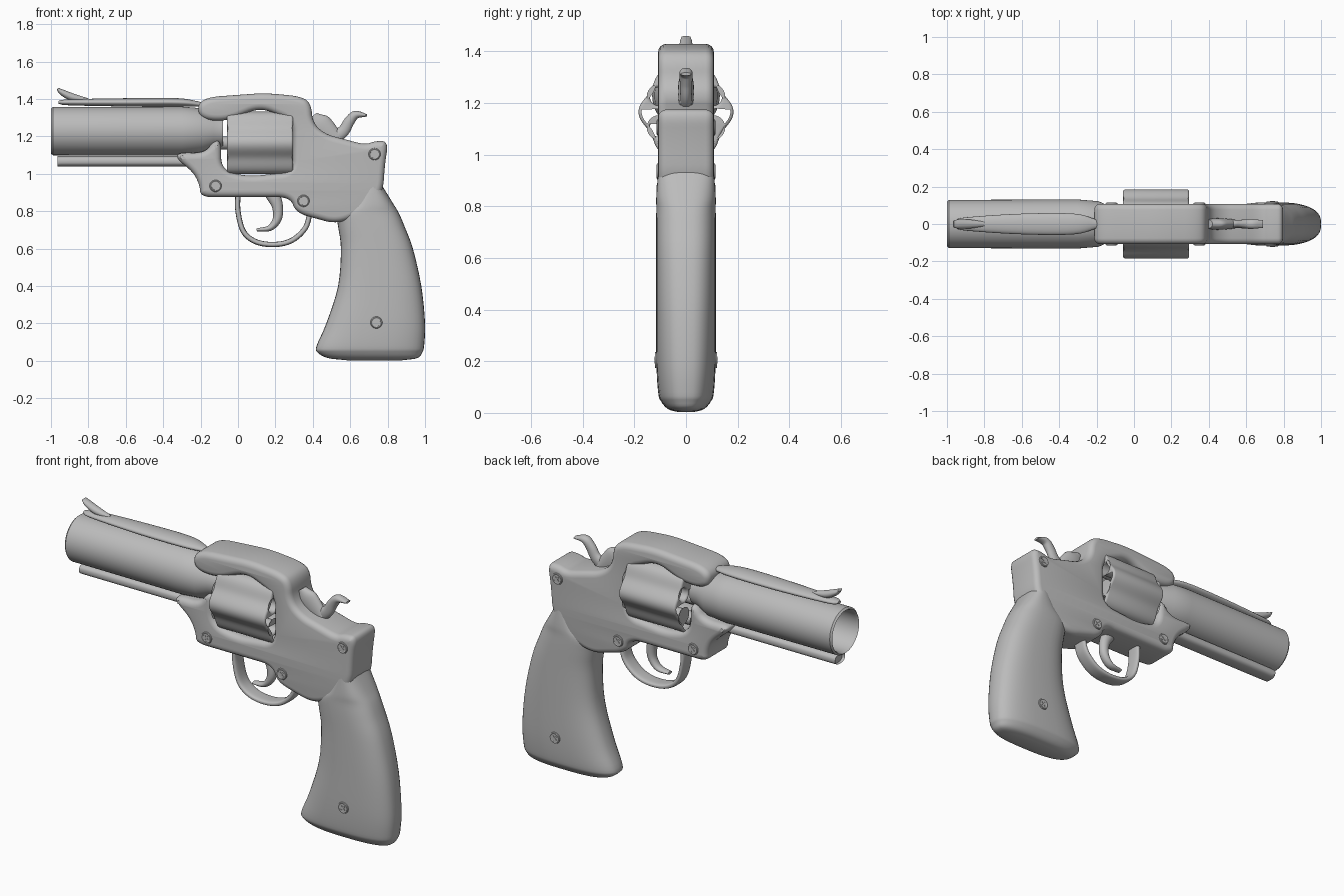
import bpy, bmesh, math
from math import sin, cos, pi, radians
from mathutils import Vector

cube = bpy.data.objects.get("Cube")
if cube:
    bpy.data.objects.remove(cube, do_unlink=True)

steel = bpy.data.materials.new("plain_grey")
steel.use_nodes = True
GREY = (0.5, 0.5, 0.5, 1)
steel.diffuse_color = GREY
for node in steel.node_tree.nodes:
    if node.type == 'BSDF_PRINCIPLED':
        node.inputs["Base Color"].default_value = GREY


def finish(ob, angle=40):
    """Give an object its material and smooth shading with sharp creases."""
    ob.data.materials.clear()
    ob.data.materials.append(steel)
    bpy.ops.object.select_all(action='DESELECT')
    ob.select_set(True)
    bpy.context.view_layer.objects.active = ob
    bpy.ops.object.shade_smooth_by_angle(angle=radians(angle))
    return ob


def mesh_object(name, bm, angle=40):
    bmesh.ops.recalc_face_normals(bm, faces=bm.faces)
    me = bpy.data.meshes.new(name)
    bm.to_mesh(me)
    bm.free()
    ob = bpy.data.objects.new(name, me)
    bpy.context.collection.objects.link(ob)
    return finish(ob, angle)


def spline(stations, steps):
    """Catmull-Rom interpolation through stations."""
    p = [Vector(s) for s in stations]
    p = [p[0] * 2 - p[1]] + p + [p[-1] * 2 - p[-2]]
    out = []
    for i in range(1, len(p) - 2):
        a, b, c, d = p[i - 1:i + 3]
        for k in range(steps):
            t = k / steps
            out.append(0.5 * (2 * b + (c - a) * t + (2 * a - 5 * b + 4 * c - d) * t * t
                              + (3 * b - a - 3 * c + d) * t ** 3))
    return out + [p[-2]]


def sweep(name, stations, normal=None, steps=6, power=2.0, sides=32):
    """Loft rings along an x/z path; each station is (x, z, in-plane radius, half width)."""
    pts = spline(stations, steps) if steps > 1 else [Vector(s) for s in stations]
    bm = bmesh.new()
    rings = []
    for i, p in enumerate(pts):
        if normal:
            n = Vector(normal)
        else:
            t = pts[min(i + 1, len(pts) - 1)] - pts[max(i - 1, 0)]
            n = Vector((-t[1], t[0])).normalized()
        ring = []
        for k in range(sides):
            a = 2 * pi * k / sides
            c, s = (math.copysign(abs(v) ** (2 / power), v) for v in (cos(a), sin(a)))
            ring.append(bm.verts.new((p[0] + n.x * p[2] * c, p[3] * s, p[1] + n.y * p[2] * c)))
        rings.append(ring)
    for r0, r1 in zip(rings, rings[1:]):
        for k in range(sides):
            j = (k + 1) % sides
            bm.faces.new((r0[k], r0[j], r1[j], r1[k]))
    bm.faces.new(rings[0])
    bm.faces.new(rings[-1])
    return mesh_object(name, bm)


def plate(name, loops, half, bevel, location=(0, 0, 0), turn=0):
    """Extrude closed outlines (inner ones are holes) with rounded edges."""
    cu = bpy.data.curves.new(name, 'CURVE')
    cu.dimensions, cu.fill_mode = '2D', 'BOTH'
    cu.extrude, cu.bevel_depth, cu.offset = half - bevel, bevel, -bevel
    cu.bevel_resolution = 3
    for loop in loops:
        sp = cu.splines.new('POLY')
        sp.points.add(len(loop) - 1)
        for pt, (x, y) in zip(sp.points, loop):
            pt.co = (x, y, 0, 1)
        sp.use_cyclic_u = True
    ob = bpy.data.objects.new(name, cu)
    bpy.context.collection.objects.link(ob)
    ob.location, ob.rotation_euler = location, (pi / 2, 0, turn)
    bpy.ops.object.select_all(action='DESELECT')
    ob.select_set(True)
    bpy.context.view_layer.objects.active = ob
    bpy.ops.object.convert(target='MESH')
    ob = bpy.context.object
    bm = bmesh.new()
    bm.from_mesh(ob.data)
    bmesh.ops.remove_doubles(bm, verts=bm.verts, dist=0.0005)
    bmesh.ops.recalc_face_normals(bm, faces=bm.faces)
    bm.to_mesh(ob.data)
    bm.free()
    return finish(ob)


def soften(loop, rounds=3, reach=0.035):
    """Cut the corners of a closed outline."""
    pts = [Vector(p) for p in loop]
    for _ in range(rounds):
        out = []
        for a, b in zip(pts, pts[1:] + pts[:1]):
            d = b - a
            cut = d.normalized() * min(d.length * 0.25, reach)
            out += [a + cut, b - cut]
        pts, reach = out, reach * 0.5
    return [tuple(p) for p in pts]


def circle(cx, cy, r, n=24):
    return [(cx + r * cos(2 * pi * k / n), cy + r * sin(2 * pi * k / n)) for k in range(n)]


# Frame: open at the front, where the barrel enters
frame = [(-.22, 1.37), (-.16, 1.41), (.14, 1.432), (.33, 1.415), (.39, 1.38), (.40, 1.27),
         (.47, 1.21), (.57, 1.185), (.68, 1.155), (.73, 1.175), (.805, 1.175), (.785, 1.05),
         (.775, .90), (.70, .80), (.53, .73), (.31, .79), (.28, .875), (-.20, .875),
         (-.205, .94), (-.24, 1.01), (-.33, 1.08), (-.32, 1.115), (-.18, 1.11), (-.13, 1.175),
         (-.09, 1.175), (-.09, 1.02), (.05, .985), (.295, 1.01), (.295, 1.28), (.12, 1.355),
         (-.06, 1.28), (-.20, 1.29)]
plate("frame", [soften(frame)], 0.108, 0.032)

# Barrel: hollow tube that narrows into the frame
barrel = [(-.45, .06), (-.5, .108), (-.985, .112), (-1, .12), (-.99, .129), (-.3, .131),
          (-.19, .122), (-.13, .095), (-.08, .085)]
sweep("barrel", [(x, 1.228, r, r) for x, r in barrel], normal=(0, 1), steps=1, sides=48)
sweep("top_rib", [(-.96, 1.382, .008, .015), (-.9, 1.382, .016, .035), (-.6, 1.382, .022, .055),
                  (-.32, 1.382, .022, .055), (-.19, 1.37, .012, .02)], normal=(0, 1))
sweep("front_sight", [(-.965, 1.455, .006, .018), (-.94, 1.435, .016, .024),
                      (-.88, 1.408, .02, .024), (-.8, 1.395, .008, .012)])
sweep("ejector_rod", [(-.95, 1.065, .026, .04), (-.9, 1.067, .028, .045),
                      (-.2, 1.067, .028, .045)], normal=(0, 1), power=2.6)

# Fluted cylinder with six chambers
outline = []
for k in range(96):
    a = 2 * pi * k / 96
    r = 0.172 + 0.012 * cos(6 * a)
    outline.append((r * cos(a), r * sin(a)))
chambers = [circle(.12 * cos(a), .12 * sin(a), .036)
            for a in (pi / 6 + k * pi / 3 for k in range(6))]
plate("cylinder", [outline] + chambers, 0.177, 0.012, (.118, 0, 1.165), pi / 2)
sweep("cylinder_pin", [(-.15, 1.165, .035, .035), (.32, 1.165, .035, .035)], steps=1)

# Grip: stations are height, front, back, half width
grip = [(.003, .58, .88, .03), (.015, .48, .96, .07), (.045, .425, .985, .097),
        (.08, .42, .995, .108), (.2, .472, 1, .115), (.4, .535, .98, .116), (.6, .55, .935, .116),
        (.72, .535, .89, .116), (.79, .53, .86, .115), (.84, .6, .83, .115), (.93, .67, .775, .108)]
sweep("grip", [((f + b) / 2, z, (b - f) / 2, w) for z, f, b, w in grip],
      normal=(1, 0), steps=4, power=2.7, sides=40)

# Trigger and its guard
sweep("trigger_guard", [(x, z, .014, .042) for x, z in
                        [(.0, .9), (.0, .8), (.03, .69), (.1, .635), (.2, .622), (.29, .645),
                         (.36, .71), (.385, .79)]], power=3)
sweep("trigger", [(.18, .9, .04, .03), (.21, .83, .03, .028), (.21, .76, .024, .026),
                  (.17, .71, .016, .024), (.1, .7, .008, .018)])

# Hammer body and thumb spur
sweep("hammer_body", [(.40, 1.31, .025, .022), (.43, 1.27, .06, .03), (.47, 1.23, .06, .03),
                      (.53, 1.18, .04, .025)])
sweep("hammer_spur", [(.49, 1.18, .04, .02), (.56, 1.225, .032, .022), (.595, 1.28, .028, .024),
                      (.63, 1.315, .022, .026), (.69, 1.312, .006, .02)])

# Cross-head screws on both sides
for i, (x, z, y) in enumerate([(-.12, .935, .108), (.35, .855, .108),
                               (.73, 1.105, .108), (.74, .205, .115)]):
    for side, label in ((-1, "right"), (1, "left")):
        spot = (x, side * y, z)
        bpy.ops.mesh.primitive_cylinder_add(vertices=24, radius=.022, depth=.008,
                                            location=spot, rotation=(pi / 2, 0, 0))
        bpy.context.object.name = f"screw_head_{label}_{i + 1}"
        finish(bpy.context.object)
        bpy.ops.mesh.primitive_torus_add(major_radius=.026, minor_radius=.006, major_segments=24,
                                         minor_segments=8, location=spot, rotation=(pi / 2, 0, 0))
        bpy.context.object.name = f"screw_rim_{label}_{i + 1}"
        finish(bpy.context.object)
        for turn in (0, pi / 2):
            bpy.ops.mesh.primitive_cube_add(size=1, location=spot, rotation=(0, pi / 4 + turn, 0))
            bar = bpy.context.object
            bar.name = f"screw_cross_{label}_{i + 1}"
            bar.scale = (.03, .014, .007)
            finish(bar)
